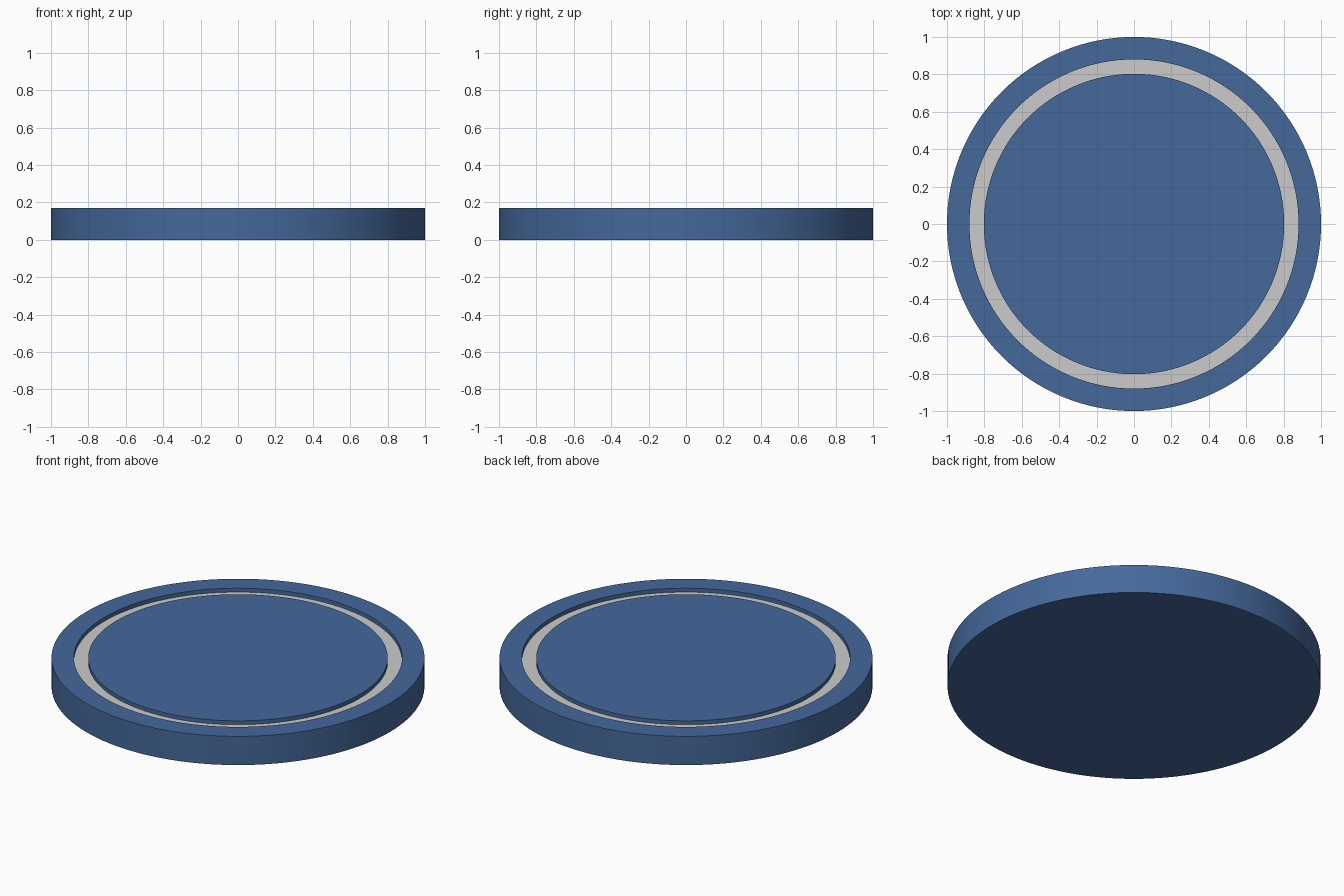
import bpy, bmesh, math

if "Cube" in bpy.data.objects:
    bpy.data.objects.remove(bpy.data.objects["Cube"])

SEGMENTS = 128


def material(name, color):
    mat = bpy.data.materials.new(name)
    mat.diffuse_color = color
    mat.use_nodes = True
    mat.node_tree.nodes["Principled BSDF"].inputs["Base Color"].default_value = mat.diffuse_color
    return mat


def lathe(name, profile, closed=False, mat=None):
    """Spin an (r, z) profile around the z axis."""
    bm = bmesh.new()
    verts = [bm.verts.new((r, 0, z)) for r, z in profile]
    edges = [bm.edges.new(pair) for pair in zip(verts, verts[1:])]
    if closed:
        edges.append(bm.edges.new((verts[-1], verts[0])))
    bmesh.ops.spin(bm, geom=verts + edges, cent=(0, 0, 0), axis=(0, 0, 1),
                   angle=math.tau, steps=SEGMENTS, use_merge=True)
    bmesh.ops.remove_doubles(bm, verts=bm.verts, dist=1e-5)
    bmesh.ops.recalc_face_normals(bm, faces=bm.faces)
    mesh = bpy.data.meshes.new(name)
    bm.to_mesh(mesh)
    bm.free()
    obj = bpy.data.objects.new(name, mesh)
    bpy.context.collection.objects.link(obj)
    if mat:
        mesh.materials.append(mat)
    bpy.ops.object.select_all(action='DESELECT')
    obj.select_set(True)
    bpy.context.view_layer.objects.active = obj
    bpy.ops.object.shade_smooth_by_angle(angle=math.radians(30))
    return obj


HEIGHT, INLAY_TOP, GROOVE_FLOOR = 0.17, 0.147, 0.137
R_IN, R_OUT = 0.803, 0.88
blue = material("blue", (0.06, 0.14, 0.33, 1))

# Solid disc with a circular groove in its top
lathe("disc_body", [(0, 0), (1, 0), (1, HEIGHT), (R_OUT, HEIGHT),
                    (R_OUT, GROOVE_FLOOR), (R_IN, GROOVE_FLOOR),
                    (R_IN, HEIGHT), (0, HEIGHT)], mat=blue)

# Grey ring set into the groove, its edges tucked into the walls
lathe("inlay_ring", [(R_IN - 0.003, GROOVE_FLOOR - 0.003), (R_OUT + 0.003, GROOVE_FLOOR - 0.003),
                     (R_OUT + 0.003, INLAY_TOP), (R_IN - 0.003, INLAY_TOP)], closed=True)
